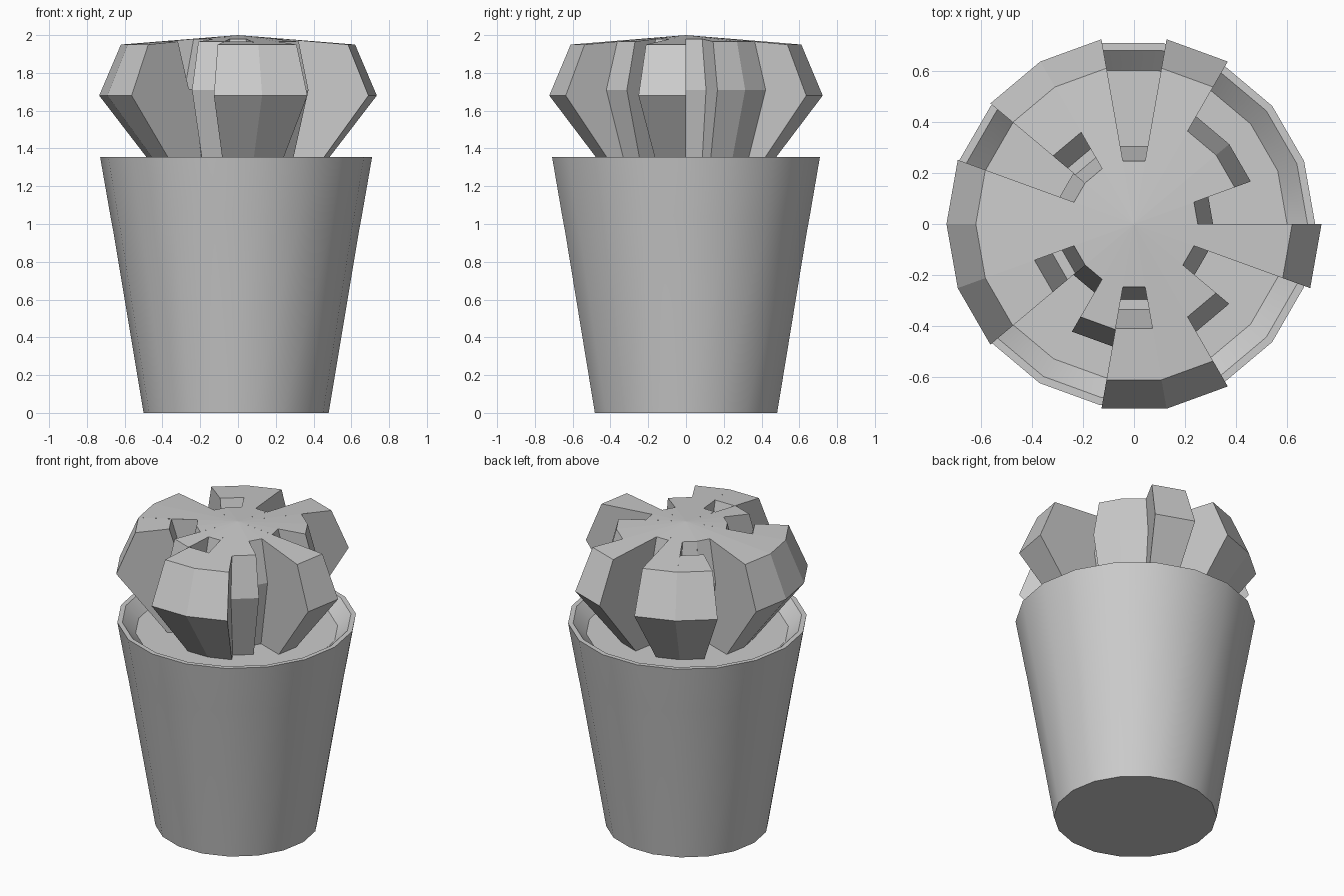
import bpy, bmesh
from math import cos, sin, radians

if "Cube" in bpy.data.objects:
    bpy.data.objects.remove(bpy.data.objects["Cube"])

N = 18
STEP = 360 / N


def polar(r, z, i, cx=0.0):
    a = radians(STEP * i)
    return (cx + r * cos(a), r * sin(a), z)


def finish(name, bm, smooth=False):
    bmesh.ops.remove_doubles(bm, verts=bm.verts, dist=0.0005)
    mesh = bpy.data.meshes.new(name)
    bm.to_mesh(mesh)
    bm.free()
    ob = bpy.data.objects.new(name, mesh)
    bpy.context.collection.objects.link(ob)
    if smooth:
        bpy.context.view_layer.objects.active = ob
        ob.select_set(True)
        bpy.ops.object.shade_smooth_by_angle(angle=radians(30))
        ob.select_set(False)
    return ob


def add_face(bm, pts):
    clean = [p for k, p in enumerate(pts) if p != pts[k - 1]]
    if len(clean) > 2:
        return bm.faces.new([bm.verts.new(p) for p in clean])


def strip(bm, profile, i, cx=0.0):
    """One angular segment of a revolved profile."""
    for (r0, z0), (r1, z1) in zip(profile, profile[1:]):
        add_face(bm, [polar(r0, z0, i, cx), polar(r1, z1, i, cx),
                      polar(r1, z1, i + 1, cx), polar(r0, z0, i + 1, cx)])


# Tapered pot with rim, sloped inner lip and filled soil
bm = bmesh.new()
pot = [(0, 0), (0.49, 0), (0.65, 0.96), (0.665, 1.04), (0.72, 1.355),
       (0.69, 1.355), (0.61, 1.28), (0, 1.28)]
for i in range(N):
    strip(bm, pot, i, -0.01)
bmesh.ops.remove_doubles(bm, verts=bm.verts, dist=0.0005)
bmesh.ops.recalc_face_normals(bm, faces=bm.faces)
finish("pot", bm, True)

# Ribbed plant: O outer rib, P outer rib with pit, M shallow groove, D deep groove
TOP = (0, 2.0)
lower_O = [(0.62, 1.95), (0.735, 1.68), (0.42, 1.27)]
pit = [(0.25, 1.98), (0.30, 1.715), (0.34, 1.715), (0.415, 1.966)]
profiles = {
    "O": [TOP] + lower_O,
    "P": [TOP] + pit + lower_O,
    "M": [TOP, (0.42, 1.966), (0.487, 1.71), (0.36, 1.27)],
    "D": [TOP, (0.25, 1.98), (0.31, 1.71), (0.24, 1.27)],
}
levels = "DMMODOPDOOPDMPOMDD"
levels = levels[:3] + "O" + "D" + "OP" + "D" + "OOP" + "DM" + "PO" + "MD" + "O"
depth = {"D": 0, "M": 1, "O": 2, "P": 2}

bm = bmesh.new()
for i, lv in enumerate(levels):
    strip(bm, profiles[lv], i)
    prev = levels[i - 1]
    hi, lo = (lv, prev) if depth[lv] > depth[prev] else (prev, lv)
    # radial wall between neighbouring depths
    if depth[hi] != depth[lo]:
        outer = "O" if (hi == "P" and lo == "M") else hi
        ring = profiles[outer][1:] + profiles[lo][:0:-1]
        flip = depth[lv] < depth[prev]
        pts = [polar(r, z, i) for r, z in ring]
        add_face(bm, pts[::-1] if flip else pts)
    # side of a pit
    if "P" in (lv, prev) and "D" not in (lv, prev):
        add_face(bm, [polar(r, z, i) for r, z in pit])
finish("ribbed_plant", bm)
